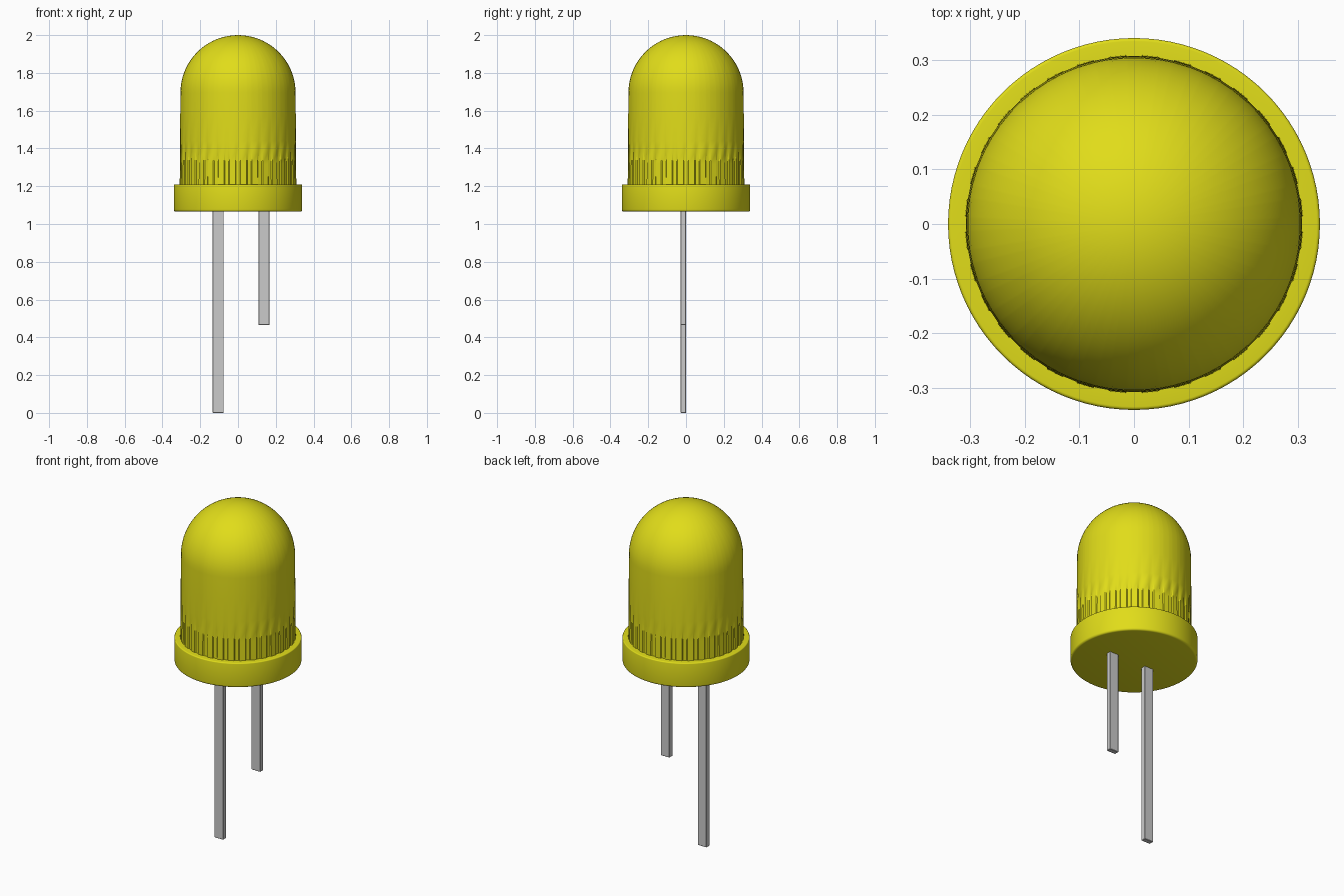
import bpy, bmesh, math

if "Cube" in bpy.data.objects:
    bpy.data.objects.remove(bpy.data.objects["Cube"])

yellow = bpy.data.materials.new("yellow_plastic")
yellow.diffuse_color = (0.75, 0.72, 0.01, 1)
yellow.use_nodes = True
yellow.node_tree.nodes["Principled BSDF"].inputs["Base Color"].default_value = yellow.diffuse_color


def finish(name, bm, angle, mat=None):
    bmesh.ops.remove_doubles(bm, verts=bm.verts, dist=1e-5)
    bmesh.ops.recalc_face_normals(bm, faces=bm.faces)
    me = bpy.data.meshes.new(name)
    bm.to_mesh(me)
    bm.free()
    ob = bpy.data.objects.new(name, me)
    bpy.context.collection.objects.link(ob)
    if mat:
        me.materials.append(mat)
    bpy.ops.object.select_all(action='DESELECT')
    ob.select_set(True)
    bpy.context.view_layer.objects.active = ob
    bpy.ops.object.shade_smooth_by_angle(angle=math.radians(angle))
    return ob


def lathe(name, profile, angles, angle, dent=lambda i, z: 0):
    """Revolve (radius, z) points; dent() pushes points inwards."""
    bm = bmesh.new()
    rings = [[bm.verts.new(((r - dent(i, z)) * math.cos(a), (r - dent(i, z)) * math.sin(a), z))
              for i, a in enumerate(angles)] for r, z in profile]
    n = len(angles)
    for lo, hi in zip(rings, rings[1:]):
        for i in range(n):
            j = (i + 1) % n
            bm.faces.new((lo[i], lo[j], hi[j], hi[i]))
    return finish(name, bm, angle, yellow)


# Flange with softened corners
R, Z0, Z1, B = 0.34, 1.065, 1.21, 0.012
corner = [(math.sin(t), math.cos(t)) for t in (k * math.pi / 8 for k in range(5))]
flange = [(0, Z0)] + [(R - B + B * s, Z0 + B - B * c) for s, c in corner]
flange += [(R - B / 2 + B / 2 * c, Z1 - B / 2 + B / 2 * s) for s, c in corner]
flange += [(0.29, Z1)]
lathe("flange", flange, [math.tau * k / 96 for k in range(96)], 35)

# Domed lens with tapering flutes around its base
FLUTES, RL, ZD = 32, 0.305, 1.695
pitch = math.tau / FLUTES
# four columns per flute: two on the outer face, two on the groove floor
angles = [pitch * (f + o) for f in range(FLUTES) for o in (-0.24, -0.16, 0.16, 0.24)]


def groove(i, z):
    fade = 1 if z <= 1.32 else max(0, (1.44 - z) / 0.12)
    return 0.006 * fade if i % 4 in (1, 2) else 0


lens = [(0.309, Z1), (0.308, 1.32), (0.307, 1.38), (0.307, 1.44), (0.306, 1.57)]
lens += [(RL * math.cos(t), ZD + RL * math.sin(t)) for t in (math.pi / 2 * k / 18 for k in range(19))]
lathe("lens", lens, angles, 30, groove)


# Leads: long and short
def lead(name, x, bottom, width=0.058, depth=0.029):
    bm = bmesh.new()
    bmesh.ops.create_cube(bm, size=1)
    top = 1.09
    for v in bm.verts:
        v.co = (x + v.co.x * width, -0.0145 + v.co.y * depth, (top + bottom) / 2 + v.co.z * (top - bottom))
    bmesh.ops.bevel(bm, geom=bm.edges[:], offset=0.002, segments=1, affect='EDGES')
    finish(name, bm, 30)


lead("long_lead", -0.105, 0.0)
lead("short_lead", 0.137, 0.465)
